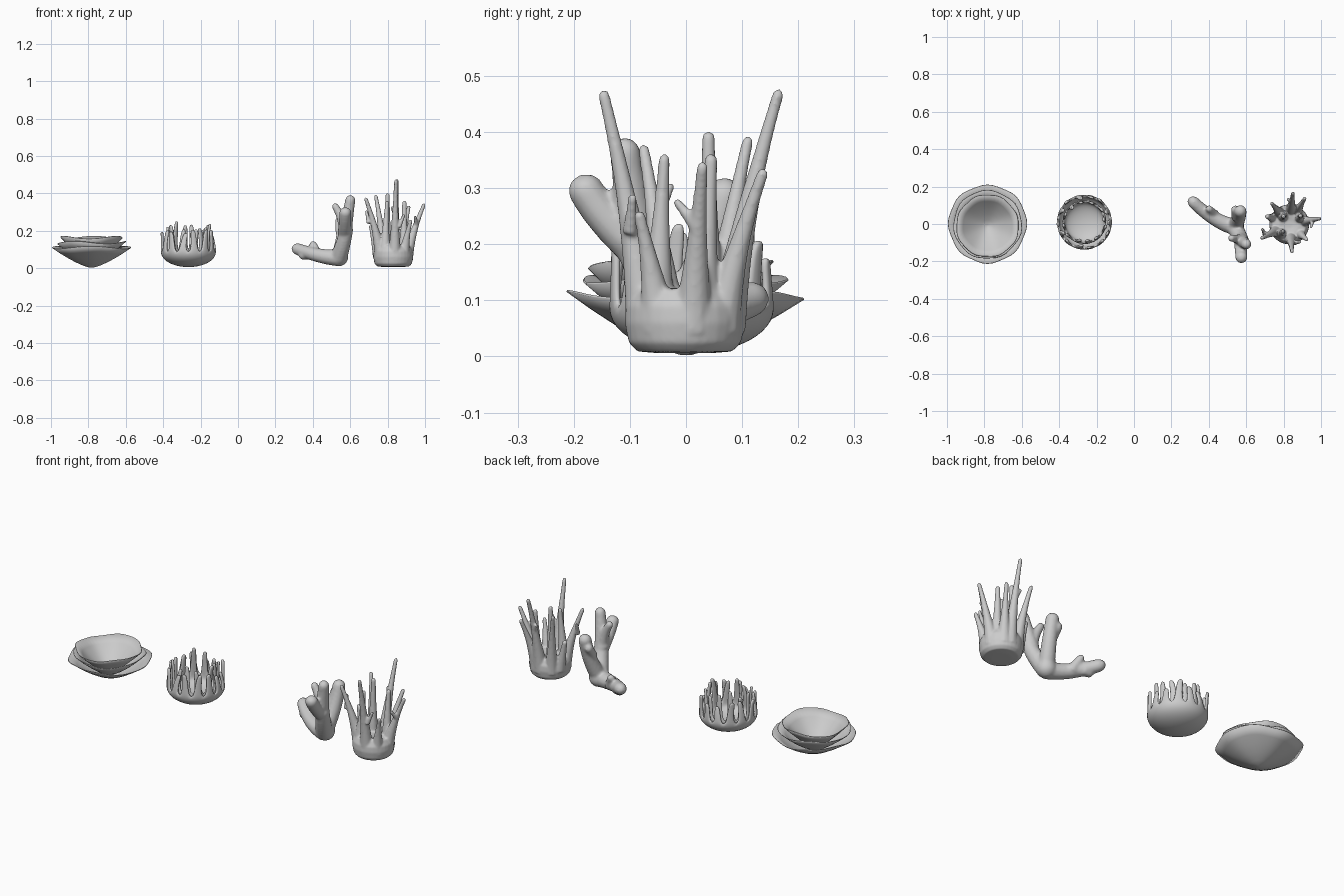
import bpy, bmesh, math, random
from mathutils import Vector

if "Cube" in bpy.data.objects:
    bpy.data.objects.remove(bpy.data.objects["Cube"])
random.seed(4)
TAU = 2 * math.pi


def finish(name, bm):
    me = bpy.data.meshes.new(name)
    bmesh.ops.recalc_face_normals(bm, faces=bm.faces[:])
    bm.to_mesh(me)
    bm.free()
    me.shade_smooth()
    ob = bpy.data.objects.new(name, me)
    bpy.context.collection.objects.link(ob)
    return ob


def branch(bm, a, b, r0, r1, bend=(0, 0, 0), power=1.5, sides=12, n=20):
    """Closed tapered tube from a to b, bowed by bend, with a rounded tip."""
    a, b, bend = Vector(a), Vector(b), Vector(bend)
    rings = []
    for i in range(n + 1):
        t = 1 - (1 - i / n) ** 1.4                     # denser rings at the tip
        p = a.lerp(b, t) + bend * (4 * t * (1 - t))
        d = (b - a + bend * (4 - 8 * t)).normalized()
        r = r1 + (r0 - r1) * (1 - t) ** power
        left = (1 - t) * (b - a).length
        if left < r1:                                  # round off the tip
            r *= max(0.15, math.sqrt(1 - (1 - left / r1) ** 2))
        u = d.cross(Vector((0.13, 1, 0.07))).normalized()
        v = d.cross(u)
        rings.append([bm.verts.new(p + (u * math.cos(k * TAU / sides) + v * math.sin(k * TAU / sides)) * r)
                      for k in range(sides)])
    skin(bm, rings)
    bm.faces.new(rings[-1])


def skin(bm, rings):
    n = len(rings[0])
    for A, B in zip(rings, rings[1:]):
        for k in range(n):
            j = (k + 1) % n
            bm.faces.new((A[k], A[j], B[j], B[k]))
    bm.faces.new(rings[0][::-1])


def lathe(bm, cx, cy, profile, n=48, wave=0.0, lift=0.0, lobes=7, phase=0.0):
    """Surface of revolution whose rim can ripple."""
    rings = []
    for r, z in profile:
        f = (r / profile[-1][0]) ** 2 if wave else 0
        ring = []
        for k in range(n):
            a = TAU * k / n
            q = r * (1 + wave * f * (math.cos(lobes * a + phase) + 0.4 * math.sin(3 * a + phase)))
            ring.append(bm.verts.new((cx + q * math.cos(a), cy + q * math.sin(a),
                                      z + lift * f * math.sin(3 * a + phase))))
        rings.append(ring)
    skin(bm, rings)
    return rings


def thicken(ob, t):
    m = ob.modifiers.new("thickness", 'SOLIDIFY')
    m.thickness, m.offset = t, 0


def fuse(ob, voxel, rounds):
    m = ob.modifiers.new("fuse", 'REMESH')
    m.mode, m.voxel_size, m.use_smooth_shade = 'VOXEL', voxel, True
    s = ob.modifiers.new("soften", 'SMOOTH')
    s.factor, s.iterations = 0.5, rounds


# plate coral: three nested rippled dishes
for i in range(3):
    R, z0, z1 = (0.208, 0.182, 0.166)[i], 0.003 + 0.016 * i, 0.11 + 0.027 * i
    bm = bmesh.new()
    prof = [(R * f, z0 + (z1 - z0) * f ** 1.4) for f in (0.04, 0.2, 0.4, 0.6, 0.8, 1)]
    lathe(bm, -0.783, (0, -0.003, -0.01)[i], prof, 48, 0.015, 0.007, 8 - i % 2, i * 1.7)
    thicken(finish("plate_coral_dish_%d" % (i + 1), bm), 0.004)

# cup coral: two bowls whose walls split into curling blades
for i in range(2):
    n, z0, ztop, R = 14 - 2 * i, 0.012 + 0.023 * i, 0.185 + 0.04 * i, 0.142 - 0.03 * i
    bm = bmesh.new()
    for k in range(n):
        a0 = 0.2 * i + TAU * k / n
        top = ztop + random.uniform(-0.02, 0.025)
        curl, lean = random.uniform(-0.014, 0.014), random.uniform(-0.14, 0.14)
        zs = 0.085
        prof = []
        for s in range(7):                             # quarter-round bowl
            q = 0.002 + (math.pi / 2 - 0.002) * s / 6
            prof.append((R * math.sin(q), zs - (zs - z0) * math.cos(q), 1, 0))
        for f, w in ((0.15, 0.66), (0.45, 0.54), (0.75, 0.5), (0.92, 0.42), (1, 0.22)):
            prof.append((R - 0.006 * f + curl * f * f, zs + (top - zs) * f, w, lean * f * f))
        prev = None
        for r, z, w, d in prof:
            row = []
            for e in (-1, 0, 1):
                a = a0 + d + e * w * math.pi / n
                row.append(bm.verts.new((-0.265 + r * math.cos(a), 0.01 + r * math.sin(a), z)))
            if prev:
                for j in (0, 1):
                    bm.faces.new((prev[j], prev[j + 1], row[j + 1], row[j]))
            prev = row
    bmesh.ops.remove_doubles(bm, verts=bm.verts[:], dist=0.001)
    ob = finish("cup_coral_layer_%d" % (i + 1), bm)
    thicken(ob, 0.014)
    m = ob.modifiers.new("round", 'SUBSURF')
    m.levels = m.render_levels = 1

# branching coral: leaning trunk with stubby lobes and one low arm
bm = bmesh.new()
foot, fork = (.538, -.015, .055), (.57, -.085, .19)
bmesh.ops.create_uvsphere(bm, u_segments=20, v_segments=12, radius=0.05)
bmesh.ops.translate(bm, verts=bm.verts[:], vec=(.54, -.01, .06))
branch(bm, foot, (.585, -.1, .24), .046, .036, (.005, -.01, 0))
branch(bm, fork, (.605, -.112, .39), .04, .027)
branch(bm, fork, (.575, -.192, .322), .036, .032, (0, -.012, 0))
branch(bm, fork, (.51, -.075, .345), .034, .019, (.012, 0, 0))
branch(bm, foot, (.568, .075, .318), .042, .033, (.01, .01, 0))
branch(bm, (.545, .03, .19), (.54, .09, .27), .024, .023)
branch(bm, foot, (.295, .14, .112), .046, .032, (0, -.025, -.012))
branch(bm, (.43, .045, .065), (.395, .09, .142), .032, .018)
branch(bm, (.38, .075, .075), (.325, .08, .065), .028, .025)
fuse(finish("branching_coral", bm), 0.007, 6)

# finger coral: rounded base ringed by long thin fingers
bm = bmesh.new()
rings = lathe(bm, .83, -.002, [(.05, .006), (.085, .009), (.1, .024), (.107, .06), (.105, .09),
                               (.09, .12), (.05, .122), (.02, .115)], 32)
bm.faces.new(rings[-1])
tips = [(.85, .167, .477), (.845, -.149, .476), (.998, .03, .347), (.681, -.077, .378),
        (.735, .112, .393), (.797, -.038, .362), (.915, .14, .335), (.925, -.085, .26)]
for x, y, z in tips:
    # root buried inside the base; the finger rises first, then leans out
    d = Vector((x - .83, y, 0)).normalized()
    root = Vector((.83, 0, .05)) + d * .07
    lean = Vector((x, y, 0)) - Vector((root.x, root.y, 0))
    branch(bm, root, (x, y, z), .038, .0105, -lean * .08, 1.7)
branch(bm, (.795, .04, .07), (.8, .04, .402), .032, .012, power=1.7)
branch(bm, (.885, .03, .07), (.89, .045, .362), .032, .012, power=1.7)
branch(bm, (.75, .03, .06), (.71, .04, .235), .03, .013)
# short side twigs
for a, b in (((.955, .02, .23), (.945, -.02, .28)), ((.7, -.055, .24), (.685, -.025, .31)),
             ((.86, -.1, .22), (.89, -.095, .29)), ((.85, .11, .26), (.82, .135, .33))):
    branch(bm, a, b, .014, .008)
fuse(finish("finger_coral", bm), 0.0045, 8)
